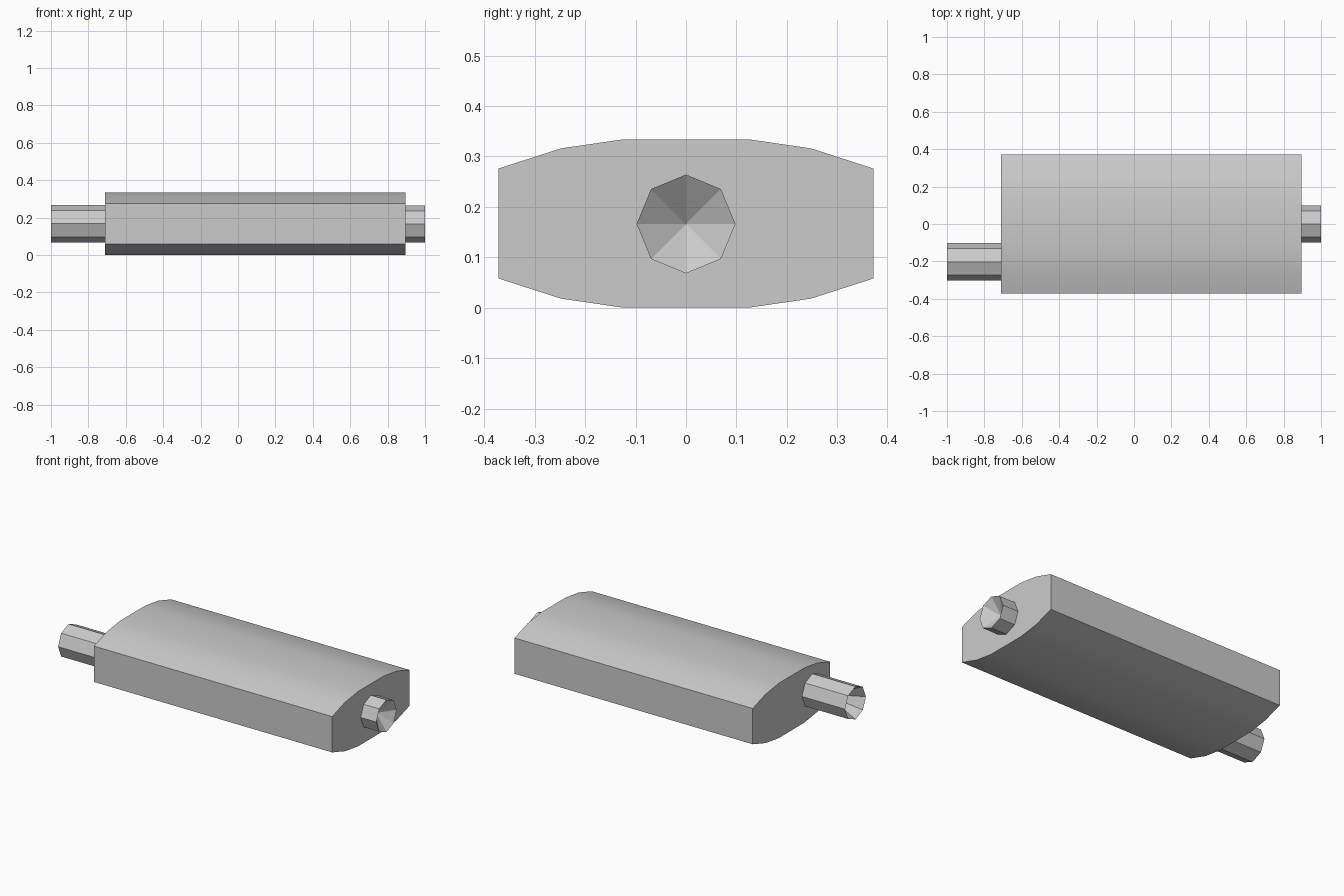
import bpy, bmesh, math

if "Cube" in bpy.data.objects:
    bpy.data.objects.remove(bpy.data.objects["Cube"])

steel = bpy.data.materials.new("grey steel")
steel.diffuse_color = (0.6, 0.6, 0.6, 1)
steel.use_nodes = True
steel.node_tree.nodes["Principled BSDF"].inputs["Base Color"].default_value = steel.diffuse_color


def finish(name, bm):
    bmesh.ops.recalc_face_normals(bm, faces=bm.faces)
    mesh = bpy.data.meshes.new(name)
    bm.to_mesh(mesh)
    bm.free()
    mesh.materials.append(steel)
    obj = bpy.data.objects.new(name, mesh)
    bpy.context.collection.objects.link(obj)
    return obj


# Muffler body: mirrored flattened profile extruded along x
def body(x0, x1, height):
    quarter = [(0.372, 0.276), (0.248, 0.316), (0.124, height)]
    top = quarter + [(-y, z) for y, z in reversed(quarter)]
    profile = top + [(y, height - z) for y, z in reversed(top)]
    bm = bmesh.new()
    cap = bm.faces.new([bm.verts.new((x0, y, z)) for y, z in profile])
    ext = bmesh.ops.extrude_face_region(bm, geom=[cap], use_keep_orig=True)
    verts = [g for g in ext["geom"] if isinstance(g, bmesh.types.BMVert)]
    bmesh.ops.translate(bm, verts=verts, vec=(x1 - x0, 0, 0))
    obj = finish("muffler_body", bm)
    bpy.context.view_layer.objects.active = obj
    obj.select_set(True)
    bpy.ops.object.shade_smooth_by_angle(angle=math.radians(30))


# Octagonal pipe with a hollow conical mouth at its outer end
def pipe(name, x_in, x_out, y, z, r, depth):
    bm = bmesh.new()
    ang = [i * math.tau / 8 for i in range(8)]
    inner, rim = [[bm.verts.new((x, y + r * math.cos(a), z + r * math.sin(a)))
                   for a in ang] for x in (x_in, x_out)]
    apex = bm.verts.new((x_out - math.copysign(depth, x_out), y, z))
    for i in range(8):
        j = (i + 1) % 8
        bm.faces.new((inner[i], inner[j], rim[j], rim[i]))
        bm.faces.new((rim[i], rim[j], apex))
    bm.faces.new(inner)
    finish(name, bm)


body(-0.71, 0.895, 0.334)
pipe("outlet_pipe", 0.88, 1.0, 0, 0.166, 0.098, 0.07)
pipe("inlet_pipe", -0.69, -1.0, -0.202, 0.168, 0.1, 0.2)
